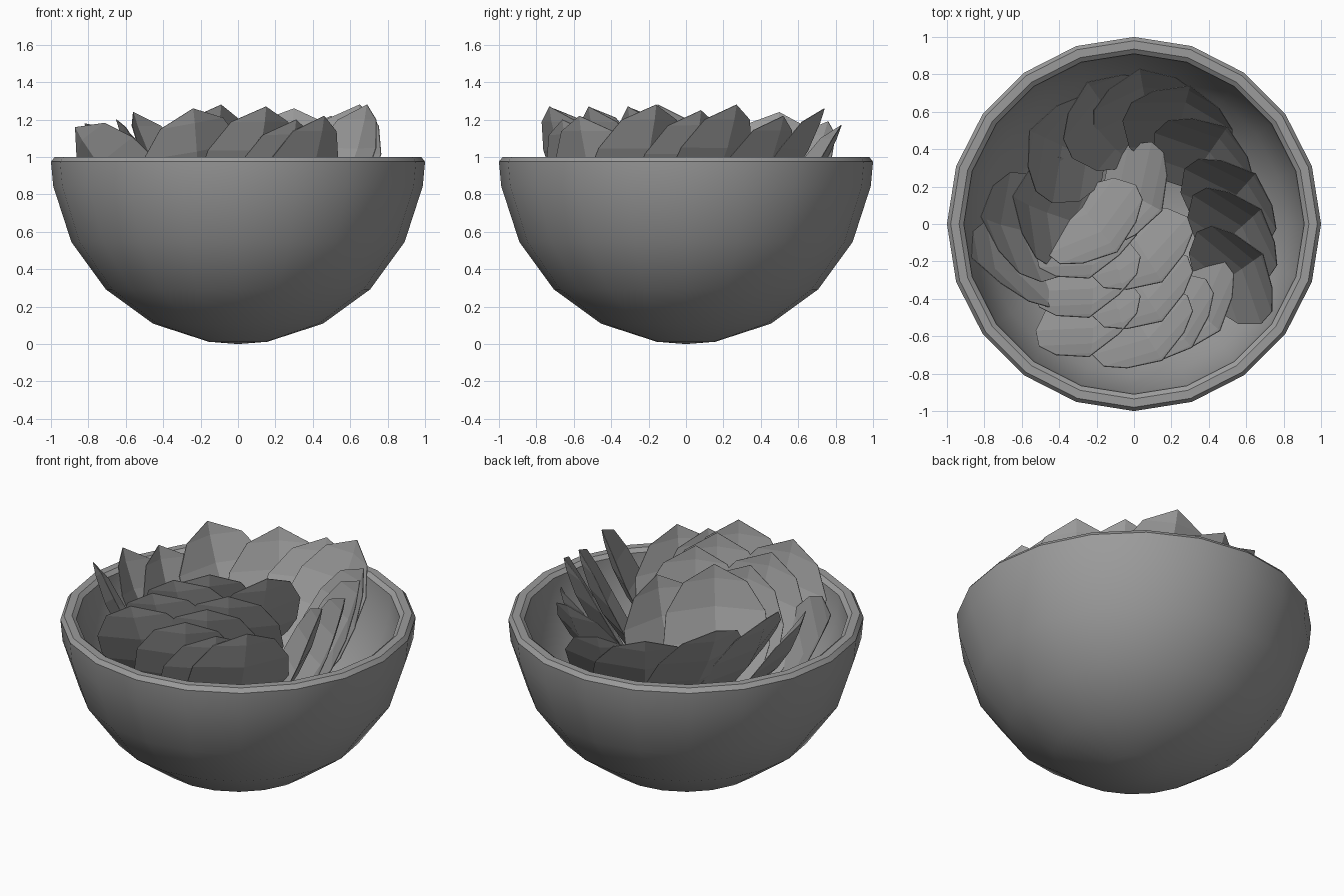
import bpy, bmesh
from math import sin, cos, radians
from mathutils import Matrix, Vector

if "Cube" in bpy.data.objects:
    bpy.data.objects.remove(bpy.data.objects["Cube"], do_unlink=True)

grey = bpy.data.materials.new("neutral grey")
grey.use_nodes = True
grey.diffuse_color = (0.33, 0.33, 0.33, 1)
grey.node_tree.nodes["Principled BSDF"].inputs["Base Color"].default_value = grey.diffuse_color


def make_object(name, bm):
    bmesh.ops.recalc_face_normals(bm, faces=bm.faces)
    mesh = bpy.data.meshes.new(name)
    bm.to_mesh(mesh)
    bm.free()
    mesh.materials.append(grey)
    obj = bpy.data.objects.new(name, mesh)
    bpy.context.collection.objects.link(obj)
    return obj


# Bowl: half-sphere shell with a bevelled rim, lathed in twenty sides
SIDES = 20
arc = [radians(9 + 18 * i) for i in range(5)]
outer = [(0, 0)] + [(sin(a), 1 - cos(a)) for a in arc]
rim = [(1, 0.975), (0.98, 1), (0.935, 1), (0.91, 0.98)]
inner = [(0.91 * r, 1 - 0.91 * (1 - z)) for r, z in reversed(outer)]
bm = bmesh.new()
points = [bm.verts.new((0, -r, z)) for r, z in outer + rim + inner]
edges = [bm.edges.new(pair) for pair in zip(points, points[1:])]
bmesh.ops.spin(bm, geom=points + edges, cent=(0, 0, 0), axis=(0, 0, 1),
               angle=radians(360), steps=SIDES, use_duplicate=False)
bmesh.ops.remove_doubles(bm, verts=bm.verts, dist=0.0005)
bowl = make_object("bowl", bm)
bpy.context.view_layer.objects.active = bowl
bowl.select_set(True)
bpy.ops.object.shade_smooth_by_angle(angle=radians(30))
bowl.select_set(False)

# Leaf outline below the tip: half width, distance down
LEAF_ROWS = [(0.18, 0.08), (0.28, 0.24), (0.3, 0.42), (0.23, 0.62), (0.1, 0.74)]


def add_leaf(name, tip, heading, lean=8, roll=0):
    """Pointed cupped leaf, folded along its middle, leaning towards the heading."""
    bm = bmesh.new()
    top = bm.verts.new((0, 0, 0))
    previous = None
    for half, down in LEAF_ROWS:
        cup = -0.45 * down * down
        fold = cup - 0.28 * half
        row = [bm.verts.new((fold, -half, -down - 0.01)),
               bm.verts.new((cup, 0, -down)),
               bm.verts.new((fold, half, -down - 0.01))]
        for i in range(2):
            if previous:
                bm.faces.new((previous[i], previous[i + 1], row[i + 1], row[i]))
            else:
                bm.faces.new((top, row[i + 1], row[i]))
        previous = row
    turn = (Matrix.Rotation(radians(heading), 4, 'Z') @ Matrix.Rotation(radians(lean), 4, 'Y')
            @ Matrix.Rotation(radians(roll), 4, 'X'))
    bmesh.ops.transform(bm, verts=bm.verts, matrix=Matrix.Translation(Vector(tip)) @ turn)
    leaf = make_object(name, bm)
    shell = leaf.modifiers.new("thickness", 'SOLIDIFY')
    shell.thickness = 0.004
    shell.offset = 0


# Two overlapping front stacks, each stepping back towards the centre
for i in range(3):
    y = -0.71 + 0.21 * i
    add_leaf(f"front_leaf_{i}", (-0.24, y, 1.26), -70, roll=10)
    add_leaf(f"front_side_leaf_{i}", (0.15, y - 0.02, 1.27), -58)
add_leaf("centre_leaf", (-0.09, -0.15, 1.28), -52)
add_leaf("inner_leaf", (0.15, 0.07, 1.235), -28)

# Leaves fanned round the rest of the bowl: tip, heading, lean, roll
around = [
    ((0.31, -0.66, 1.2), -48, 8, 0),
    ((0.46, -0.57, 1.22), -40, 8, 0),
    ((0.69, -0.16, 1.28), 35, 8, 0),
    ((0.68, 0.08, 1.25), 42, 8, 0),
    ((0.65, 0.27, 1.28), 48, 10, 0),
    ((0.5, 0.52, 1.22), 55, 12, 0),
    ((0.3, 0.74, 1.26), 75, 16, 0),
    ((0.03, 0.83, 1.17), 100, 18, 0),
    ((-0.25, 0.76, 1.19), 125, 18, 0),
    ((-0.56, 0.5, 1.24), 155, 16, 0),
    ((-0.65, 0.15, 1.2), 175, 16, 10),
    ((-0.82, 0.04, 1.18), 190, 18, 15),
    ((-0.87, -0.18, 1.16), 215, 12, 30),
]
for i, (tip, heading, lean, roll) in enumerate(around):
    add_leaf(f"side_leaf_{i}", tip, heading, lean, roll)
